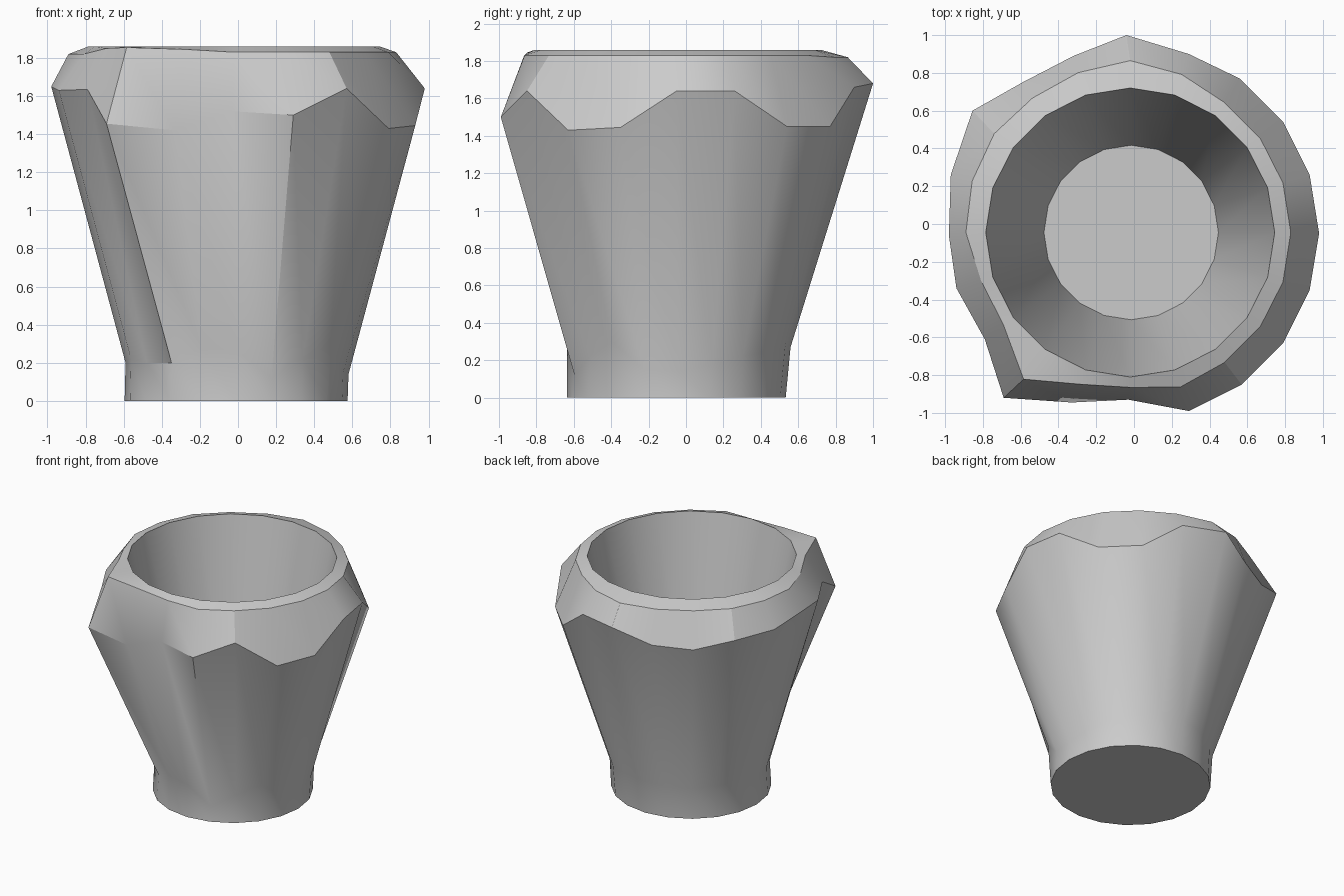
import bpy, bmesh, math

if "Cube" in bpy.data.objects:
    bpy.data.objects.remove(bpy.data.objects["Cube"])

N = 20  # sides, counted clockwise from the back


def ring(cx, cy, radii, heights):
    pts = []
    for i in range(N):
        a = math.pi / 2 - i * 2 * math.pi / N
        r = radii[i] if isinstance(radii, list) else radii
        z = heights[i] if isinstance(heights, list) else heights
        pts.append((cx + r * math.cos(a), cy + r * math.sin(a), z))
    return pts


# Uneven shoulder where the wall meets the bevelled rim
shoulder = [
    (-.04, 1.0, 1.68), (.29, .90, 1.66), (.56, .77, 1.45), (.79, .54, 1.45), (.93, .26, 1.64),
    (.98, -.05, 1.64), (.93, -.35, 1.445), (.79, -.63, 1.43), (.57, -.85, 1.64), (.29, -.99, 1.50),
    (-.03, -.93, 1.52), (-.33, -.945, 1.42), (-.69, -.92, 1.455), (-.79, -.61, 1.635), (-.94, -.34, 1.63),
    (-.98, -.06, 1.65), (-.97, .26, 1.63), (-.855, .60, 1.64), (-.59, .75, 1.55), (-.32, .89, 1.57)]

# Chipped top of the foot: heights, with the radius following the wall taper
foot_z = [.27, .27, .25, .22, .18, .14, .15, .30, .22, .12,
          .26, .28, .20, .20, .22, .20, .24, .26, .25, .26]
foot_r = [.585 + .28 * max(0, z - .22) for z in foot_z]

# Outer edge of the lip, pushed out at the front-left corner
lip_r = [.91, .88, .85, .85, .85, .85, .85, .85, .85, .86,
         .82, .845, .96, .83, .83, .87, .88, .89, .88, .89]
lip_z = [1.82] * 2 + [1.83] * 9 + [1.845, 1.855, 1.85] + [1.82] * 6

rings = [
    ring(-.01, -.052, .585, 0.0),
    ring(-.005, -.04, foot_r, foot_z),
    shoulder,
    ring(-.02, -.045, lip_r, lip_z),
    ring(-.02, -.045, .765, 1.86),
    ring(-.015, -.045, .462, .25),
]

# Pot shell: bridge rings from the foot, over the lip, to the inner floor
bm = bmesh.new()
loops = [[bm.verts.new(p) for p in r] for r in rings]
for a, b in zip(loops, loops[1:]):
    for i in range(N):
        j = (i + 1) % N
        bm.faces.new((a[i], a[j], b[j], b[i]))
bm.faces.new(loops[0])
bm.faces.new(loops[-1])
bmesh.ops.recalc_face_normals(bm, faces=bm.faces)

mesh = bpy.data.meshes.new("pot")
bm.to_mesh(mesh)
bm.free()
pot = bpy.data.objects.new("pot", mesh)
bpy.context.collection.objects.link(pot)
bpy.context.view_layer.objects.active = pot
pot.select_set(True)
bpy.ops.object.shade_smooth_by_angle(angle=math.radians(30))
